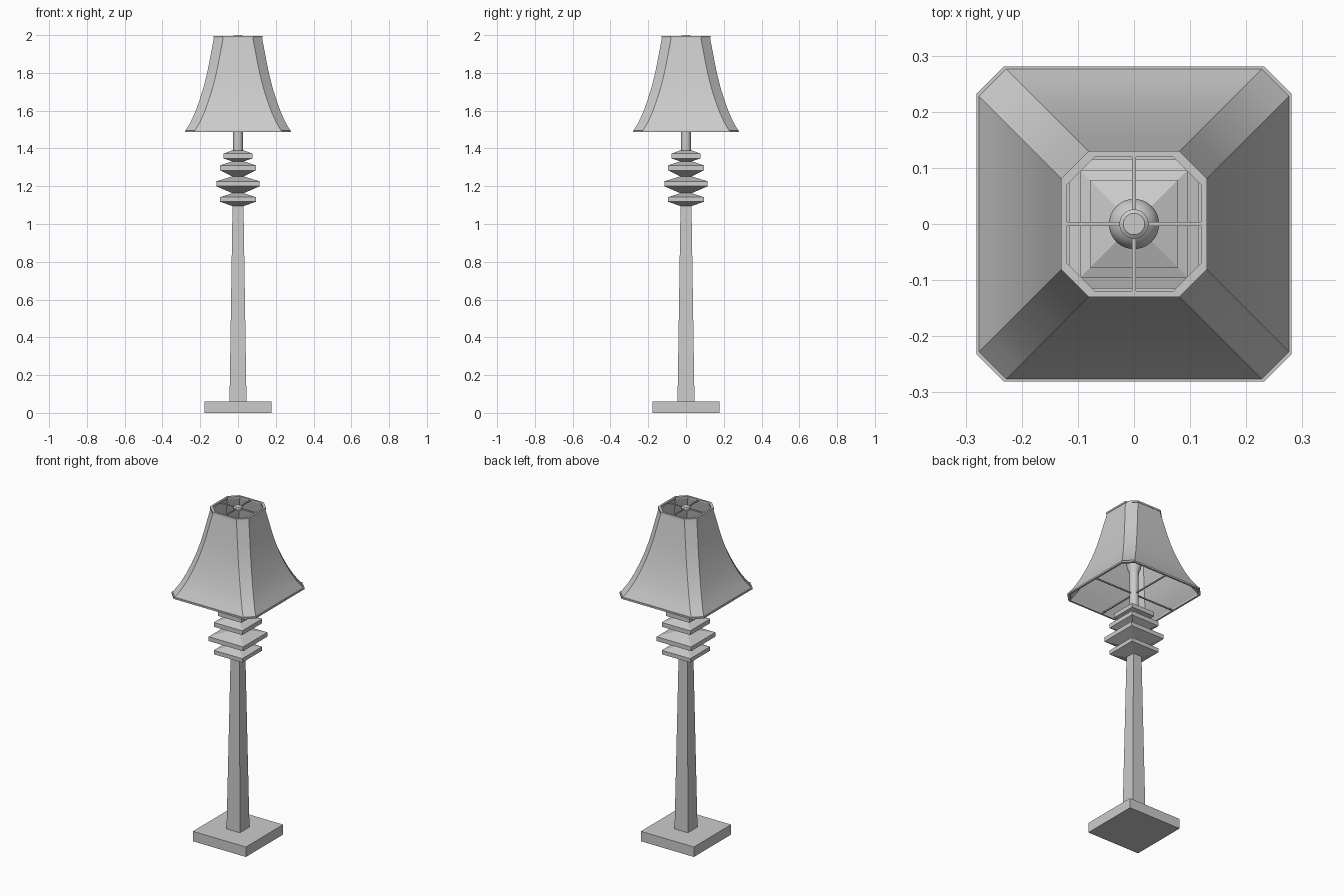
import bpy, bmesh
from math import cos, sin, pi, radians

if "Cube" in bpy.data.objects:
    bpy.data.objects.remove(bpy.data.objects["Cube"])

# single flat colour
grey = bpy.data.materials.new("light_grey")
grey.use_nodes = True
grey.diffuse_color = (0.6, 0.6, 0.6, 1)
grey.node_tree.nodes["Principled BSDF"].inputs["Base Color"].default_value = grey.diffuse_color


def square(h):
    return [(-h, -h), (h, -h), (h, h), (-h, h)]


def circle(r, n=32):
    return [(r * cos(2 * pi * i / n), r * sin(2 * pi * i / n)) for i in range(n)]


def octagon(h, corner=0.049):
    c = h - corner
    return [(-c, -h), (c, -h), (h, -c), (h, c), (c, h), (-c, h), (-h, c), (-h, -c)]


def loft(name, section, profile, closed=False, smooth=False):
    """Stack sections given as (half width, z); cap the ends or close the loop."""
    bm = bmesh.new()
    rings = [[bm.verts.new((x, y, z)) for x, y in section(h)] for h, z in profile]
    pairs = list(zip(rings, rings[1:]))
    if closed:
        pairs.append((rings[-1], rings[0]))
    else:
        bm.faces.new(rings[0])
        bm.faces.new(rings[-1])
    n = len(rings[0])
    for a, b in pairs:
        for i in range(n):
            j = (i + 1) % n
            bm.faces.new((a[i], a[j], b[j], b[i]))
    bmesh.ops.recalc_face_normals(bm, faces=bm.faces)
    mesh = bpy.data.meshes.new(name)
    bm.to_mesh(mesh)
    bm.free()
    mesh.materials.append(grey)
    ob = bpy.data.objects.new(name, mesh)
    bpy.context.collection.objects.link(ob)
    if smooth:
        bpy.ops.object.select_all(action="DESELECT")
        ob.select_set(True)
        bpy.context.view_layer.objects.active = ob
        bpy.ops.object.shade_smooth_by_angle(angle=radians(30))
    return ob


def bar(name, size, location):
    bpy.ops.mesh.primitive_cube_add(size=1, location=location)
    ob = bpy.context.object
    ob.name = name
    ob.scale = size
    ob.data.materials.append(grey)


# foot and tapered column
loft("base", square, [(0.177, 0), (0.177, 0.06)])
loft("column", square, [(0.045, 0.06), (0.029, 1.1)])

# stacked square collars: half width, bottom, edge bottom, edge top, top
collars = [(0.095, 1.095, 1.118, 1.142, 1.163),
           (0.115, 1.163, 1.2, 1.226, 1.252),
           (0.095, 1.252, 1.284, 1.31, 1.332),
           (0.078, 1.332, 1.347, 1.372, 1.39)]
for i, (h, z0, z1, z2, z3) in enumerate(collars):
    loft(f"collar_{i + 1}", square, [(0.03, z0), (h, z1), (h, z2), (0.03, z3)])

# stem and bulb
loft("stem", circle, [(0.026, 1.385), (0.026, 1.61)], smooth=True)
bulb = [(0.026, 1.61), (0.028, 1.63), (0.038, 1.65)]
bulb += [(0.045 * cos(radians(a)), 1.685 + 0.045 * sin(radians(a))) for a in range(-30, 90, 12)]
loft("bulb", circle, bulb, smooth=True)

# flared shade, as a thin shell with chamfered corners
outer = [(0.277, 1.495), (0.25, 1.541), (0.225, 1.597), (0.204, 1.655), (0.185, 1.715),
         (0.168, 1.78), (0.154, 1.845), (0.142, 1.91), (0.132, 1.96), (0.127, 1.99)]
inner = [(h - 0.005, z) for h, z in reversed(outer)]
loft("shade", octagon, outer + inner, closed=True, smooth=True)

# trim rings and crossing spokes at both ends of the shade
for end, h, z in (("bottom", 0.281, 1.491), ("top", 0.13, 1.99)):
    loft(f"{end}_trim", octagon,
         [(h, z - 0.005), (h, z + 0.005), (h - 0.011, z + 0.005), (h - 0.011, z - 0.005)], closed=True)
    length = 2 * h - 0.015
    bar(f"{end}_spoke_x", (length, 0.007, 0.007), (0, 0, z))
    bar(f"{end}_spoke_y", (0.007, length, 0.007), (0, 0, z))

# finial holding the top spokes
loft("finial", circle, [(0.026, 1.982), (0.026, 1.995), (0.019, 2.0)], smooth=True)
